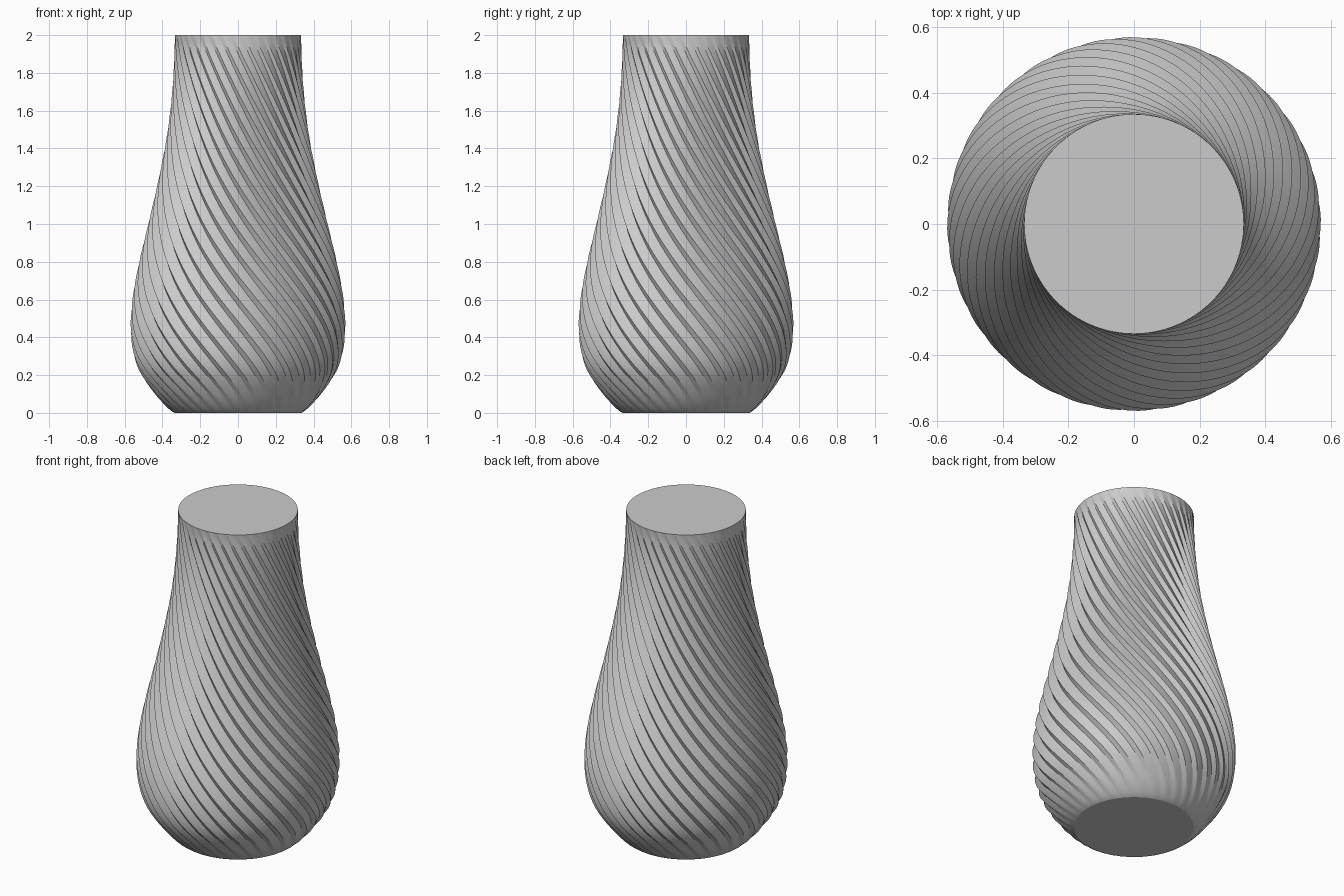
import bpy, bmesh, math

old = bpy.data.objects.get("Cube")
if old:
    bpy.data.objects.remove(old, do_unlink=True)

RIBS = 36
TWIST = math.radians(-165)
LAYERS = 80
HEIGHT = 2.0
DEPTH = 0.027

# Silhouette radii from foot to top, spaced more closely near the foot
RADII = [0.334, 0.44, 0.533, 0.567, 0.558, 0.52, 0.468, 0.416, 0.372, 0.345, 0.334]
SPACING = 1.3


def radius(s):
    """Smooth interpolation through the silhouette."""
    f = s * (len(RADII) - 1)
    i = min(int(f), len(RADII) - 2)
    u = f - i
    b, c = RADII[i], RADII[i + 1]
    a = RADII[i - 1] if i else 2 * b - c
    d = RADII[i + 2] if i + 2 < len(RADII) else c
    return b + 0.5 * u * (c - a + u * (2*a - 5*b + 4*c - d + u * (3*(b - c) + d - a)))


# A broad face leans inwards, a narrow one returns: (fraction of pitch, depth)
SECTION = [(0, 0), (0.23, 0.33), (0.46, 0.67), (0.69, 1), (0.85, 0.5)]

# Twisted body with slanted ribs
bm = bmesh.new()
pitch = math.tau / RIBS
rings = []
for k in range(LAYERS + 1):
    s = k / LAYERS
    t = s ** SPACING
    r = radius(s)
    # Ribs fade out into a circle at both ends
    step = DEPTH * max(math.sin(math.pi * t), 0) ** 0.6
    ring = []
    for n in range(RIBS):
        for u, inset in SECTION:
            a = (n + u) * pitch + TWIST * t
            q = r - step * inset
            ring.append(bm.verts.new((q * math.cos(a), q * math.sin(a), HEIGHT * t)))
    rings.append(ring)

for low, high in zip(rings, rings[1:]):
    for i in range(len(low)):
        j = (i + 1) % len(low)
        bm.faces.new((low[i], low[j], high[j], high[i]))

# Flat closed foot and top
bm.faces.new(rings[0][::-1])
bm.faces.new(rings[-1])

mesh = bpy.data.meshes.new("vase_body")
bm.to_mesh(mesh)
bm.free()
vase = bpy.data.objects.new("vase_body", mesh)
bpy.context.collection.objects.link(vase)

# Plain grey finish
grey = bpy.data.materials.new("light_grey")
grey.use_nodes = True
colour = (0.6, 0.6, 0.6, 1)
grey.diffuse_color = colour
grey.node_tree.nodes["Principled BSDF"].inputs["Base Color"].default_value = colour
mesh.materials.append(grey)

bpy.ops.object.select_all(action="DESELECT")
vase.select_set(True)
bpy.context.view_layer.objects.active = vase
bpy.ops.object.shade_smooth_by_angle(angle=math.radians(25))
